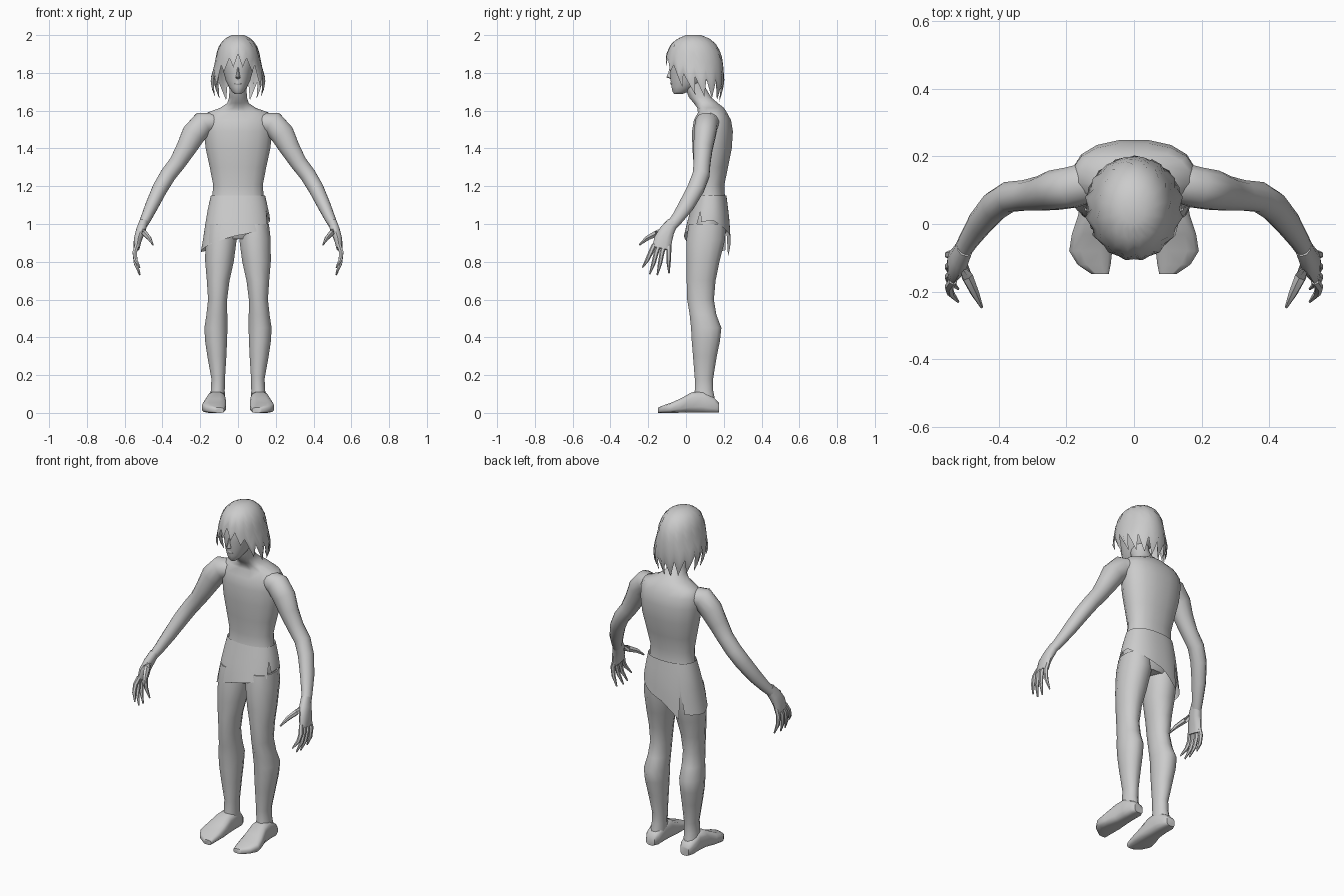
import bpy, bmesh, math
from mathutils import Vector


def finish(name, bm, mirror=False, fix=True):
    if fix:
        bmesh.ops.recalc_face_normals(bm, faces=bm.faces)
    me = bpy.data.meshes.new(name)
    bm.to_mesh(me)
    bm.free()
    ob = bpy.data.objects.new(name, me)
    bpy.context.collection.objects.link(ob)
    bpy.ops.object.select_all(action='DESELECT')
    ob.select_set(True)
    bpy.context.view_layer.objects.active = ob
    bpy.ops.object.shade_smooth_by_angle(angle=math.radians(50))
    if mirror:
        ob.modifiers.new("Mirror", 'MIRROR').use_mirror_merge = False
    return ob


def spow(v, p):
    return math.copysign(abs(v) ** p, v)


def add_loft(bm, rings, n=12, p=1.0, axis=None):
    """Skin rings (x, y, z, rx, ry); axis fixes the ring plane, else follow the path."""
    c = [Vector(r[:3]) for r in rings]
    loops = []
    for i, r in enumerate(rings):
        t = Vector(axis) if axis else (c[min(i + 1, len(c) - 1)] - c[max(i - 1, 0)]).normalized()
        ref = Vector((0, 1, 0)) if abs(t.y) < 0.85 else Vector((0, 0, 1))
        v = (ref - t * ref.dot(t)).normalized()
        u = v.cross(t)
        loops.append([bm.verts.new(c[i] + u * r[3] * spow(math.cos(a), p) + v * r[4] * spow(math.sin(a), p))
                      for a in (2 * math.pi * (k + 0.5) / n for k in range(n))])
    for a, b in zip(loops, loops[1:]):
        for k in range(n):
            bm.faces.new((a[k], a[(k + 1) % n], b[(k + 1) % n], b[k]))
    bm.faces.new(loops[0])
    bm.faces.new(loops[-1][::-1])


def loft(name, rings, mirror=False, **kw):
    bm = bmesh.new()
    add_loft(bm, rings, **kw)
    return finish(name, bm, mirror)


def lerp_table(table, x):
    """Linear lookup in rows sorted by first entry."""
    if x <= table[0][0]:
        return table[0][1:]
    for a, b in zip(table, table[1:]):
        if x <= b[0]:
            f = (x - a[0]) / (b[0] - a[0])
            return [p + (q - p) * f for p, q in zip(a[1:], b[1:])]
    return table[-1][1:]


def drape(name, shape, hem, cols, rows, p=1.0, cap=False):
    """Open sheet hanging from the top of shape (z, cy, rx, ry) to hem(column, degrees)."""
    bm = bmesh.new()
    top = shape[-1][0]
    grid = []
    for t in rows:
        row = []
        for k in range(cols):
            deg = -180 + 360 * k / cols
            z = top + (hem(k, deg) - top) * t
            cy, rx, ry = lerp_table(shape, z)
            a = math.radians(deg)
            row.append(bm.verts.new((rx * spow(math.sin(a), p), cy - ry * spow(math.cos(a), p), z)))
        grid.append(row)
    for a, b in zip(grid, grid[1:]):
        for k in range(cols):
            j = (k + 1) % cols
            bm.faces.new((a[k], b[k], b[j], a[j]))
    if cap:
        bm.faces.new(grid[0])
    return finish(name, bm, fix=cap)


Z = (0, 0, 1)

# Torso with pelvis, chest, sloping shoulders and neck
loft("torso", [
    (0, .115, .92, .10, .08), (0, .115, .97, .160, .108), (0, .12, 1.05, .157, .098),
    (0, .127, 1.14, .138, .08), (0, .127, 1.21, .134, .078), (0, .132, 1.30, .152, .092),
    (0, .138, 1.40, .174, .106), (0, .14, 1.49, .184, .11), (0, .14, 1.55, .184, .10),
    (0, .14, 1.59, .165, .078), (0, .13, 1.615, .095, .072), (0, .105, 1.64, .058, .065),
    (0, .075, 1.67, .048, .06), (0, .05, 1.72, .046, .055), (0, .04, 1.78, .046, .055)],
    n=16, p=.88, axis=Z)

# Head with tapered jaw
loft("head", [
    (0, -.04, 1.688, .018, .022), (0, -.03, 1.70, .032, .042), (0, -.012, 1.725, .048, .066),
    (0, .015, 1.76, .066, .098), (0, .03, 1.81, .08, .117), (0, .037, 1.87, .092, .125),
    (0, .04, 1.93, .085, .11), (0, .04, 1.97, .05, .06)], n=16, axis=Z)

# Nose and lips
loft("nose", [(0, -.07, 1.768, .013, .012), (0, -.084, 1.777, .014, .020),
              (0, -.08, 1.80, .008, .014), (0, -.078, 1.83, .006, .008)], n=6, axis=Z)
loft("lips", [(0, -.06, 1.73, .012, .015), (0, -.067, 1.742, .021, .018),
              (0, -.068, 1.755, .012, .015)], n=8, axis=Z)


# Hair shell ending in pointed locks, short over the face
def hair_hem(k, deg):
    tip, notch = lerp_table([(0, 1.84, 1.90), (26, 1.815, 1.875), (45, 1.79, 1.84),
                             (62, 1.69, 1.80), (110, 1.67, 1.77), (180, 1.64, 1.73)], abs(deg))
    return tip if k % 2 else notch


drape("hair", [
    (1.64, .09, .105, .085), (1.70, .065, .138, .13), (1.76, .05, .148, .153),
    (1.80, .045, .137, .155), (1.85, .043, .122, .153), (1.90, .042, .115, .146),
    (1.95, .04, .098, .122), (1.98, .04, .072, .088), (2.0, .04, .032, .04)],
    hair_hem, 32, (0, .06, .14, .28, .44, .6, .75, .88, 1), cap=True)

# Torn wrap skirt with a slanted hem and two slits
HEM = [(-180, .92), (-150, .83), (-144, 1.0), (-138, .86), (-90, .85), (-60, .88), (0, .94),
       (60, .98), (66, 1.07), (72, 1.01), (100, 1.02), (180, .92)]
drape("skirt", [(.82, .108, .202, .13), (.95, .113, .18, .122), (1.05, .122, .166, .105),
                (1.15, .129, .144, .085)],
      lambda k, deg: lerp_table(HEM, deg)[0], 60, (0, .25, .5, .75, 1), p=.88)

# Legs
loft("legs", [
    (.088, .112, 1.0, .078, .1), (.09, .105, .92, .086, .106), (.098, .09, .8, .078, .09),
    (.105, .08, .7, .062, .079), (.108, .077, .6, .052, .073), (.112, .09, .52, .057, .073),
    (.117, .107, .45, .063, .083), (.116, .105, .38, .06, .077), (.112, .1, .3, .052, .065),
    (.105, .095, .18, .037, .05), (.107, .095, .12, .038, .05), (.11, .097, .06, .042, .06)],
    mirror=True, n=12, p=.95, axis=Z)

# Feet
loft("feet", [
    (.113, .175, .028, .028, .026), (.113, .15, .04, .042, .04), (.113, .09, .058, .046, .058),
    (.115, .03, .055, .05, .055), (.123, -.03, .038, .062, .038), (.128, -.08, .027, .065, .027),
    (.118, -.12, .02, .05, .02), (.1, -.148, .014, .026, .014)],
    mirror=True, n=12, p=.6, axis=(0, 1, 0))

# Arms
loft("arms", [
    (.13, .125, 1.54, .05, .06), (.185, .108, 1.532, .066, .062), (.235, .1, 1.475, .066, .06),
    (.275, .09, 1.40, .055, .052), (.32, .085, 1.325, .046, .046), (.37, .08, 1.26, .044, .046),
    (.412, .053, 1.19, .042, .046), (.455, .003, 1.10, .036, .042), (.487, -.045, 1.03, .029, .033),
    (.507, -.078, .99, .024, .03)], mirror=True, n=12)

# Hands: palm, four curled fingers and thumb
bm = bmesh.new()
add_loft(bm, [(.50, -.07, 1.01, .024, .03), (.515, -.1, .965, .026, .04),
              (.53, -.12, .92, .022, .048), (.537, -.13, .87, .016, .05)], n=10, p=.85)
fingers = [(-.168, -.205, -.23, .77), (-.142, -.172, -.192, .735),
           (-.115, -.138, -.152, .73), (-.09, -.092, -.09, .74)]
for y0, y1, y2, tip in fingers:
    add_loft(bm, [(.535, y0, .89, .013, .013), (.547, (y0 + y1) / 2, .85, .013, .013),
                  (.542, y1, (.85 + tip) / 2, .011, .011), (.52, y2, tip, .004, .004)], n=6)
add_loft(bm, [(.513, -.1, .975, .016, .022), (.493, -.155, .95, .016, .02),
              (.47, -.205, .925, .012, .014), (.45, -.246, .89, .004, .005)], n=6)
finish("hands", bm, mirror=True)
